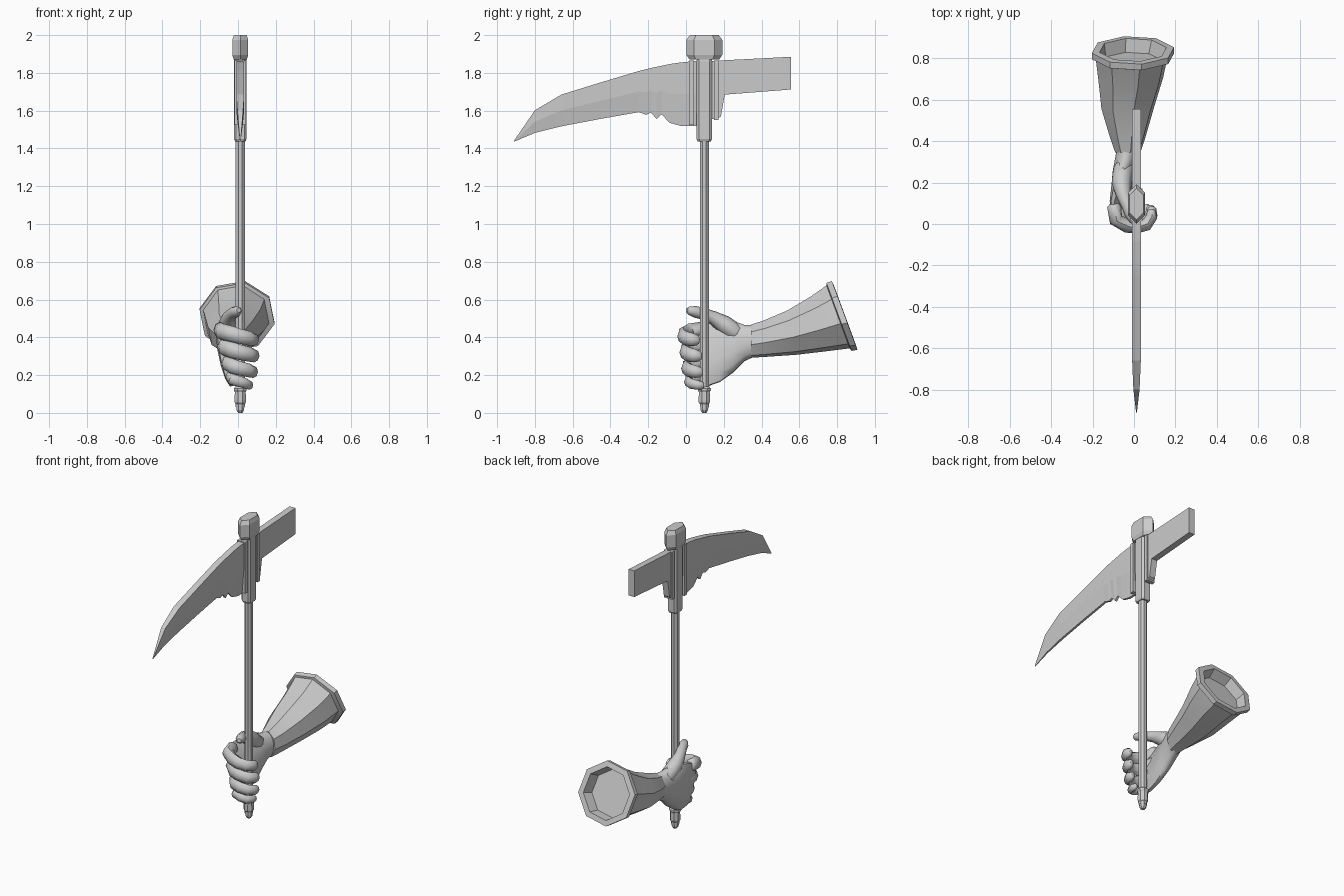
import bpy, bmesh, math
from mathutils import Vector

cube = bpy.data.objects.get("Cube")
if cube:
    bpy.data.objects.remove(cube, do_unlink=True)

grey = bpy.data.materials.new("plain_grey")
grey.use_nodes = True
grey.diffuse_color = (0.6, 0.6, 0.6, 1)
grey.node_tree.nodes["Principled BSDF"].inputs["Base Color"].default_value = (0.6, 0.6, 0.6, 1)

PX, PY = 0.012, 0.097  # pole axis


def loft(name, rings, smooth=None, subdiv=0):
    """Skin a list of equal-length point rings, capped at both ends."""
    bm = bmesh.new()
    rows = [[bm.verts.new(p) for p in ring] for ring in rings]
    n = len(rows[0])
    for a, b in zip(rows, rows[1:]):
        for i in range(n):
            j = (i + 1) % n
            bm.faces.new((a[i], a[j], b[j], b[i]))
    bm.faces.new(rows[0])
    bm.faces.new(rows[-1])
    bmesh.ops.recalc_face_normals(bm, faces=bm.faces)
    mesh = bpy.data.meshes.new(name)
    bm.to_mesh(mesh)
    bm.free()
    mesh.materials.append(grey)
    ob = bpy.data.objects.new(name, mesh)
    bpy.context.collection.objects.link(ob)
    if subdiv:
        ob.modifiers.new("round", 'SUBSURF').levels = subdiv
        ob.modifiers["round"].render_levels = subdiv
    if smooth:
        bpy.ops.object.select_all(action='DESELECT')
        bpy.context.view_layer.objects.active = ob
        ob.select_set(True)
        bpy.ops.object.shade_smooth_by_angle(angle=math.radians(smooth))
    return ob


def stack(name, outline, levels):
    """Outline around the pole axis, repeated at (height, scale) levels."""
    return loft(name, [[(PX + x * s, PY + y * s, z) for x, y in outline] for z, s in levels])


def plate(name, profile, half):
    """Side profile of (y, z) points given a thickness across x."""
    return loft(name, [[(PX + s * half, y, z) for y, z in profile] for s in (-1, 1)])


def oval(center, rx, rz, lean=0, shear=0, n=8, turn=-12):
    """Upright oval ring; lean moves the top in y, shear moves it in x."""
    x, y, z = center
    ring = []
    for i in range(n):
        a = math.radians(turn) + math.tau * i / n
        dz = rz * math.sin(a)
        ring.append((x + rx * math.cos(a) + shear * dz, y + lean * dz, z + dz))
    return ring


def digit(name, path, radii, tall=1.25):
    """Finger-like tube with rounded ends along a path."""
    pts = [Vector(p) for p in path]
    rings = []
    for i, p in enumerate(pts):
        t = (pts[min(i + 1, len(pts) - 1)] - pts[max(i - 1, 0)]).normalized()
        side = t.cross(Vector((0, 0, 1))).normalized()
        up = side.cross(t)
        ring = [(side * math.cos(math.tau * k / 8) + up * tall * math.sin(math.tau * k / 8)) * radii[i]
                for k in range(8)]
        if i == 0:
            rings.append([p - t * radii[i] * 0.4 + v * 0.6 for v in ring])
        rings.append([p + v for v in ring])
        if i == len(pts) - 1:
            rings.append([p + t * radii[i] * 0.5 + v * 0.6 for v in ring])
    return loft(name, rings, smooth=50)


# Pole, pommel and head socket
octagon = [(math.cos(math.tau * (i + .5) / 8), math.sin(math.tau * (i + .5) / 8)) for i in range(8)]
stack("pole", octagon, [(0.03, .026), (1.46, .026)])
stack("pommel", octagon, [(0, .012), (.015, .022), (.045, .024), (.055, .032), (.065, .033),
                          (.11, .031), (.12, .037), (.13, .037), (.14, .027)])
socket = [(sx * x, sy * y) for sx, sy, seq in
          ((1, 1, 0), (-1, 1, 1), (-1, -1, 0), (1, -1, 1))
          for x, y in ([(.033, .028), (.022, .041)] if not seq else [(.022, .041), (.033, .028)])]
stack("head_socket", socket, [(1.438, .85), (1.45, 1), (1.86, 1), (1.89, .9)])

# Six-sided hammer cap
cap = [(0, .095), (-.042, .053), (-.042, -.055), (0, -.095), (.042, -.055), (.042, .053)]
stack("head_cap", cap, [(1.87, .82), (1.895, 1), (1.975, 1), (2.0, .8)])

# Curved blade: columns of (y, top, bottom), thinner toward the cutting edge and tip
columns = [(.06, 1.865, 1.52), (.02, 1.86, 1.52), (-.03, 1.855, 1.52), (-.085, 1.847, 1.535),
           (-.13, 1.837, 1.58), (-.155, 1.832, 1.555), (-.185, 1.826, 1.59), (-.21, 1.82, 1.578),
           (-.25, 1.81, 1.592), (-.45, 1.75, 1.557), (-.66, 1.685, 1.517), (-.8, 1.602, 1.482),
           (-.91, 1.442, 1.436)]
rings = []
for y, top, low in columns:
    w = .021 if y > -.75 else (.015 if y > -.85 else .002)
    mid = top + (low - top) * .5
    rings.append([(PX - w, y, top), (PX + w, y, top), (PX + w, y, mid),
                  (PX + w * .35, y, low), (PX - w * .35, y, low), (PX - w, y, mid)])
loft("blade", rings)

# Rear bar with its lower bracket, and clamp strips around the socket
plate("rear_bar", [(.1, 1.86), (.205, 1.867), (.555, 1.885), (.555, 1.712), (.205, 1.685),
                   (.185, 1.57), (.165, 1.555), (.1, 1.555)], .021)
for name, y0, y1, z0 in (("front_clamp", .015, .043, 1.525), ("rear_clamp", .147, .172, 1.55)):
    plate(name, [(y0, z0), (y1, z0), (y1, 1.865), (y0, 1.865)], .03)

# Flared sleeve cuff with a rolled, hollow rim
lean = -.37
loft("sleeve", [
    oval((-.03, .345, .38), .062, .09),
    oval((-.03, .42, .393), .088, .098, -.1),
    oval((-.03, .56, .425), .13, .12, -.2),
    oval((-.015, .7, .47), .16, .147, -.3),
    oval((-.01, .805, .508), .178, .17, lean),
    oval((-.005, .81, .508), .203, .184, lean),
    oval((-.005, .84, .516), .203, .186, lean),
    oval((-.005, .842, .516), .165, .152, lean),
    oval((-.01, .78, .495), .15, .138, lean)], smooth=35)

# Palm
loft("palm", [
    oval((-.03, .36, .38), .055, .085, n=12),
    oval((-.04, .31, .37), .054, .098, n=12),
    oval((-.05, .25, .35), .052, .14, 0, -.1, n=12),
    oval((-.06, .18, .325), .045, .165, 0, -.15, n=12),
    oval((-.068, .11, .305), .036, .17, 0, -.2, n=12),
    oval((-.068, .05, .295), .026, .15, 0, -.2, n=12)], smooth=60)

# Four fingers curled round the pole
fingers = (("index", .405, 1, -.015), ("middle", .32, 1.02, -.003),
           ("ring", .235, .95, .004), ("little", .165, .72, .012))
for name, z, s, back in fingers:
    lift = (.3 - z) * .2
    r = .034 * s
    path = [(-.075 + lift, .10, z + .035), (-.066 + lift, .035, z + .025), (-.032, .005, z + .012),
            (.012, .0, z), (.06 * s, .012, z - .01), (.086 * s, .05, z - .018), (.084 * s, .075, z - .02)]
    digit(name + "_finger", [(x, y + back, h) for x, y, h in path],
          [r, r * 1.02, r * .98, r * .92, r * .9, r * .8, r * .65])

# Thumb lying over the top of the grip
digit("thumb", [(-.05, .27, .42), (-.06, .2, .47), (-.05, .14, .505), (-.03, .09, .525),
                (-.015, .05, .535), (.0, .015, .542)], [.05, .048, .036, .031, .031, .022], 1.0)
